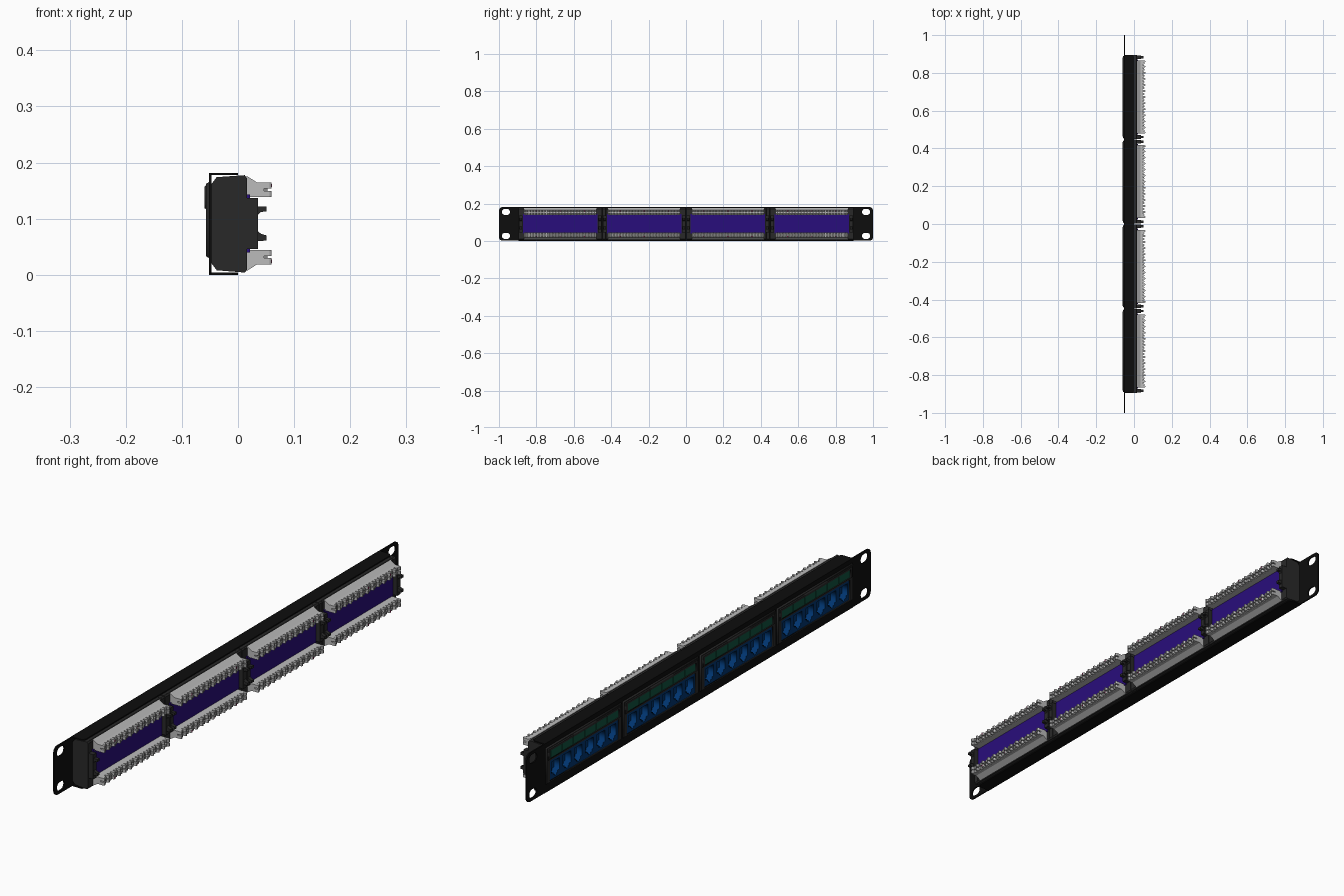
import bpy, bmesh, math
from mathutils import Matrix, Vector

if "Cube" in bpy.data.objects:
    bpy.data.objects.remove(bpy.data.objects["Cube"])


def material(name, r, g, b):
    m = bpy.data.materials.new(name)
    m.diffuse_color = (r, g, b, 1)
    m.use_nodes = True
    m.node_tree.nodes["Principled BSDF"].inputs["Base Color"].default_value = m.diffuse_color
    return m


BLACK = material("black_steel", 0.004, 0.004, 0.004)
DARK = material("dark_plastic", 0.022, 0.022, 0.022)
BLUE = material("blue_plastic", 0.0, 0.035, 0.16)
TEAL = material("teal_label", 0.005, 0.085, 0.05)
PURPLE = material("purple_board", 0.022, 0.004, 0.2)
GOLD = material("gold_contact", 0.5, 0.35, 0.06)
PINK = material("pink_marker", 0.5, 0.02, 0.15)
LIGHT = material("light_plastic", 0.5, 0.5, 0.5)
GREY = material("grey_contact", 0.25, 0.25, 0.25)

CENTRES = [-0.672, -0.224, 0.224, 0.672]
PITCH = 0.066
PORTS = [(i - 2.5) * PITCH for i in range(6)]


def place(name, mesh, mat, centres=(0,)):
    mesh.materials.clear()
    mesh.materials.append(mat)
    for i, y in enumerate(centres):
        ob = bpy.data.objects.new(f"{name}_{i + 1}" if len(centres) > 1 else name, mesh)
        ob.location.y = y
        bpy.context.collection.objects.link(ob)


def box(bm, x0, x1, y0, y1, z0, z1):
    c = ((x0 + x1) / 2, (y0 + y1) / 2, (z0 + z1) / 2)
    m = Matrix.Translation(c) @ Matrix.Diagonal((x1 - x0, y1 - y0, z1 - z0, 1))
    bmesh.ops.create_cube(bm, size=1, matrix=m)


def prism(bm, pts, a, b, axis="y"):
    """Extrude a profile: (x, z) points along y, or (x, y) points along z."""
    mk = (lambda p, t: (p[0], t, p[1])) if axis == "y" else (lambda p, t: (p[0], p[1], t))
    f = bm.faces.new([bm.verts.new(mk(p, a)) for p in pts])
    r = bmesh.ops.extrude_face_region(bm, geom=[f])
    d = Vector(mk((0, 0), b - a))
    bmesh.ops.translate(bm, vec=d, verts=[v for v in r["geom"] if isinstance(v, bmesh.types.BMVert)])


def finish(name, bm, mat, centres=(0,)):
    bmesh.ops.recalc_face_normals(bm, faces=bm.faces)
    me = bpy.data.meshes.new(name)
    bm.to_mesh(me)
    bm.free()
    place(name, me, mat, centres)


def rect(y0, y1, z0, z1, r=0.0, n=5):
    """Rectangle outline in (y, z), optionally with rounded corners."""
    if r == 0:
        return [(y0, z0), (y1, z0), (y1, z1), (y0, z1)]
    out = []
    for cy, cz, a in ((y1 - r, z1 - r, 0), (y0 + r, z1 - r, 90), (y0 + r, z0 + r, 180), (y1 - r, z0 + r, 270)):
        for i in range(n + 1):
            t = math.radians(a + 90 * i / n)
            out.append((cy + r * math.cos(t), cz + r * math.sin(t)))
    return out


def sheet(name, outlines, x0, x1, mat, centres=(0,), taper=0.0):
    """Flat plate facing -x with holes; the outer front edge can be tapered."""
    cu = bpy.data.curves.new(name, "CURVE")
    cu.dimensions, cu.fill_mode, cu.extrude = "2D", "BOTH", (x1 - x0) / 2
    for pts in outlines:
        s = cu.splines.new("POLY")
        s.points.add(len(pts) - 1)
        for p, (u, v) in zip(s.points, pts):
            p.co = (u, v, 0, 1)
        s.use_cyclic_u = True
    tmp = bpy.data.objects.new(name + "_outline", cu)
    bpy.context.collection.objects.link(tmp)
    dg = bpy.context.evaluated_depsgraph_get()
    me = bpy.data.meshes.new_from_object(tmp.evaluated_get(dg))
    bpy.data.objects.remove(tmp)
    me.name = name
    bm = bmesh.new()
    bm.from_mesh(me)
    bmesh.ops.remove_doubles(bm, verts=bm.verts, dist=1e-5)
    xm = (x0 + x1) / 2
    for v in bm.verts:
        v.co = (v.co.z + xm, v.co.x, v.co.y)
    if taper:
        for k in (1, 2):
            lo, hi = min(v.co[k] for v in bm.verts), max(v.co[k] for v in bm.verts)
            for v in [v for v in bm.verts if v.co.x < xm]:
                v.co[k] += taper * ((v.co[k] < lo + 1e-4) - (v.co[k] > hi - 1e-4))
    bmesh.ops.recalc_face_normals(bm, faces=bm.faces)
    bm.to_mesh(me)
    bm.free()
    place(name, me, mat, centres)


# Steel face plate with mounting slots and module windows
slots = [rect(s * 0.963 - 0.022, s * 0.963 + 0.022, z - 0.016, z + 0.016, 0.0159)
         for s in (-1, 1) for z in (0.027, 0.155)]
windows = [rect(c - 0.2, c + 0.2, 0.033, 0.157) for c in CENTRES]
sheet("face_plate", [rect(-1, 1, 0.001, 0.181, 0.02)] + slots + windows, -0.052, -0.047, BLACK)

# Folded top and bottom flanges
bm = bmesh.new()
flange = [(-0.052, -0.895), (-0.01, -0.895), (0.0, -0.885), (0.0, 0.885), (-0.01, 0.895), (-0.052, 0.895)]
for z in (0.0, 0.1775):
    prism(bm, flange, z, z + 0.004, "z")
finish("flanges", bm, BLACK)

# Module housings: solid core plus full-depth end walls
bm = bmesh.new()
back = [(0.012, 0.1775), (0.016, 0.172), (0.016, 0.009), (0.012, 0.004)]
prism(bm, [(-0.03, 0.008), (-0.03, 0.173)] + back, -0.205, 0.205)
wall = [(-0.047, 0.02), (-0.047, 0.162), (-0.038, 0.174)] + back + [(-0.038, 0.008)]
for s in (-1, 1):
    prism(bm, wall, s * 0.2055, s * 0.2225)
finish("module_housing", bm, DARK, CENTRES)

# Front bezels with label and jack openings
label_win, jack_win = rect(-0.2, 0.2, 0.121, 0.15), rect(-0.199, 0.199, 0.038, 0.112)
sheet("bezel", [rect(-0.2225, 0.2225, 0.027, 0.168), label_win, jack_win], -0.057, -0.047, DARK, CENTRES, 0.006)
sheet("label_frame", [rect(-0.212, 0.212, 0.116, 0.16), label_win], -0.06, -0.056, DARK, CENTRES, 0.003)

# Label strips
bm = bmesh.new()
for y in PORTS:
    box(bm, -0.0585, -0.05, y - 0.0315, y + 0.0315, 0.122, 0.149)
finish("labels", bm, TEAL, CENTRES)

# Jacks with stepped openings
half = [(0.006, 0.046), (0.006, 0.052), (0.013, 0.052), (0.013, 0.06), (0.023, 0.06), (0.023, 0.102)]
holes = [[(y + u, z) for u, z in half] + [(y - u, z) for u, z in reversed(half)] for y in PORTS]
sheet("jacks", [rect(-0.198, 0.198, 0.039, 0.111)] + holes, -0.055, -0.029, BLUE, CENTRES)
bm = bmesh.new()
for y in PORTS:
    box(bm, -0.032, -0.0295, y - 0.024, y + 0.024, 0.045, 0.103)
finish("jack_backs", bm, BLUE, CENTRES)
bm = bmesh.new()
for y in PORTS:
    for i in range(8):
        c = y + (i - 3.5) * 0.0045
        prism(bm, [(-0.046, 0.1015), (-0.033, 0.085), (-0.033, 0.088), (-0.044, 0.1015)], c - 0.001, c + 0.001)
finish("jack_contacts", bm, GOLD, CENTRES)

# Rear circuit boards
bm = bmesh.new()
box(bm, 0.015, 0.021, -0.199, 0.199, 0.04, 0.143)
finish("circuit_board", bm, PURPLE, CENTRES)

# Punch-down blocks: sloped base, paired teeth, contacts and colour markers
base, teeth, contacts, marks = (bmesh.new() for _ in range(4))
W, N = 0.193, 24
step = 2 * W / N
for s in (-1, 1):
    Z = lambda d: 0.0915 + s * d
    prism(base, [(0.015, Z(0.047)), (0.046, Z(0.047)), (0.046, Z(0.073)), (0.034, Z(0.073)), (0.015, Z(0.085))], -W, W)
    for i in range(N + 1):
        y, w = -W + i * step, 0.0052
        y = max(-W + w, min(W - w, y))
        tip = 0.06 if i % 2 == 0 else 0.055
        for d0, d1 in ((0.047, 0.058), (0.062, 0.073)):
            z0, z1 = sorted((Z(d0), Z(d1)))
            prism(teeth, [(0.045, y - w), (tip - 0.004, y - w), (tip, y - w * 0.5), (tip, y + w * 0.5),
                          (tip - 0.004, y + w), (0.045, y + w)], z0, z1, "z")
        if i < N:
            c = -W + (i + 0.5) * step
            z0, z1 = sorted((Z(0.052), Z(0.068)))
            box(contacts, 0.04, 0.053, c - 0.001, c + 0.001, z0, z1)
        if i % 8 == 4:
            box(marks, tip - 0.001, tip + 0.0004, y - 0.002, y + 0.002, Z(0.0675) - 0.003, Z(0.0675) + 0.003)
finish("punch_block_base", base, LIGHT, CENTRES)
finish("punch_block_teeth", teeth, LIGHT, CENTRES)
finish("punch_contacts", contacts, GREY, CENTRES)
finish("punch_markers", marks, PINK, CENTRES)

# Rear latch posts with hooked cable clips
bm = bmesh.new()
for s in (-1, 1):
    prism(bm, [(0.015, 0.046), (0.036, 0.046), (0.036, 0.137), (0.015, 0.137)], s * 0.202, s * 0.221)
    prism(bm, [(0.035, 0.106), (0.041, 0.112), (0.051, 0.113), (0.051, 0.122), (0.035, 0.122)], s * 0.205, s * 0.218)
    prism(bm, [(0.035, 0.06), (0.051, 0.061), (0.051, 0.07), (0.041, 0.073), (0.035, 0.078)], s * 0.205, s * 0.218)
finish("latch_clips", bm, DARK, CENTRES)
